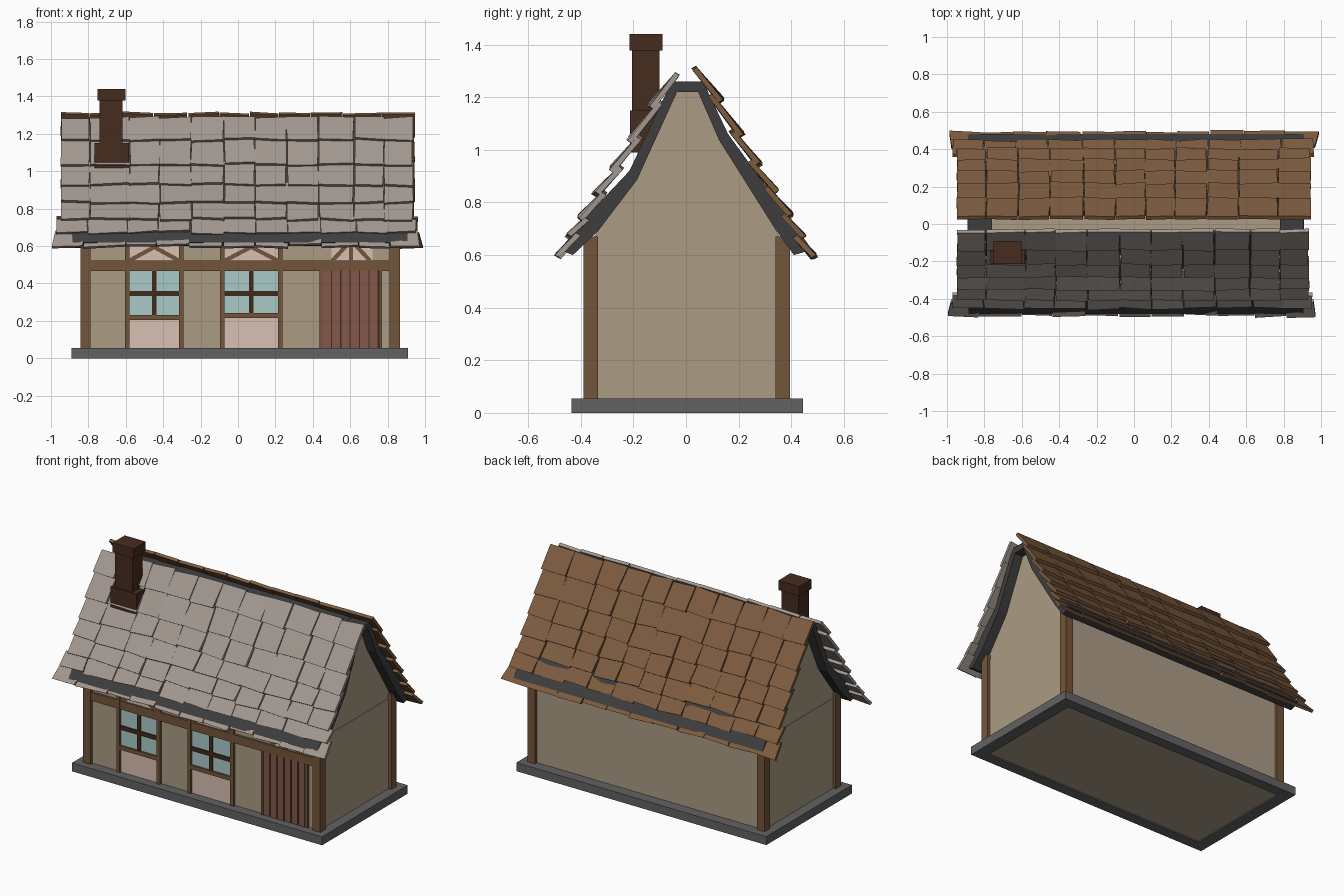
import bpy, bmesh, random
from mathutils import Vector

if "Cube" in bpy.data.objects:
    bpy.data.objects.remove(bpy.data.objects["Cube"])

random.seed(4)


def material(name, r, g, b):
    m = bpy.data.materials.new(name)
    m.diffuse_color = tuple((c / 255) ** 2.2 for c in (r, g, b)) + (1,)
    m.use_nodes = True
    m.node_tree.nodes["Principled BSDF"].inputs["Base Color"].default_value = m.diffuse_color
    return m


PLASTER = material("plaster", 170, 155, 132)
TIMBER = material("timber", 115, 86, 60)
DARK_WOOD = material("dark wood", 66, 46, 34)
PINK = material("pink plaster", 216, 190, 176)
GLASS = material("glass", 168, 200, 200)
DOOR = material("door", 130, 88, 76)
STONE = material("stone", 98, 98, 98)
UNDERLAY = material("roof underlay", 64, 64, 64)
GREY_TILE = material("grey shingle", 160, 150, 142)
BROWN_TILE = material("brown shingle", 124, 92, 65)
BRICK = material("chimney brick", 72, 48, 36)


def finish(name, bm, mat):
    bmesh.ops.recalc_face_normals(bm, faces=bm.faces[:])
    me = bpy.data.meshes.new(name)
    bm.to_mesh(me)
    bm.free()
    me.materials.append(mat)
    ob = bpy.data.objects.new(name, me)
    bpy.context.collection.objects.link(ob)
    return ob


def hexa(bm, pts):
    """Six-sided block from 4 lower and 4 upper corners."""
    v = [bm.verts.new(p) for p in pts]
    for f in ((0, 1, 2, 3), (4, 5, 6, 7), (0, 1, 5, 4), (1, 2, 6, 5), (2, 3, 7, 6), (3, 0, 4, 7)):
        bm.faces.new([v[i] for i in f])


def boxes(name, mat, *ranges):
    """One object of boxes, each given as x0, x1, y0, y1, z0, z1."""
    bm = bmesh.new()
    for x0, x1, y0, y1, z0, z1 in ranges:
        hexa(bm, [(x, y, z) for z in (z0, z1) for x, y in ((x0, y0), (x1, y0), (x1, y1), (x0, y1))])
    return finish(name, bm, mat)


def prism(name, mat, profile, x0, x1):
    """Extrude a y,z outline along x."""
    bm = bmesh.new()
    a = [bm.verts.new((x0, y, z)) for y, z in profile]
    b = [bm.verts.new((x1, y, z)) for y, z in profile]
    bm.faces.new(a)
    bm.faces.new(b)
    n = len(a)
    for i in range(n):
        bm.faces.new((a[i], a[(i + 1) % n], b[(i + 1) % n], b[i]))
    return finish(name, bm, mat)


def brace(name, x0, z0, x1, z1, w=0.022):
    """Slanted timber on the front wall."""
    d = Vector((x1 - x0, 0, z1 - z0)).normalized()
    s = Vector((-d.z, 0, d.x)) * w / 2
    a, b = Vector((x0, 0, z0)), Vector((x1, 0, z1))
    bm = bmesh.new()
    hexa(bm, [p + Vector((0, y, 0)) for y in (-0.382, -0.36) for p in (a - s, b - s, b + s, a + s)])
    return finish(name, bm, TIMBER)


# stone plinth ring
boxes("plinth", STONE, (-0.89, 0.91, -0.435, -0.365, 0, 0.055), (-0.89, 0.91, 0.375, 0.445, 0, 0.055),
      (-0.89, -0.81, -0.365, 0.375, 0, 0.055), (0.83, 0.91, -0.365, 0.375, 0, 0.055))

# walls and gable
boxes("walls", PLASTER, (-0.825, 0.845, -0.37, 0.375, 0.008, 0.64))
inner_front = [(-0.43, 0.60), (-0.335, 0.69), (-0.186, 0.886), (-0.034, 1.22)]
inner_back = [(0.41, 0.60), (0.338, 0.70), (0.125, 1.038), (0.046, 1.22)]
prism("gable", PLASTER, [(-0.37, 0.64)] + inner_front[1:] + inner_back[:0:-1] + [(0.375, 0.64)], -0.822, 0.842)

# corner posts
boxes("corner_posts", TIMBER, *[(x, x + 0.055, y, y + 0.055, 0.055, 0.67)
                                for x in (-0.843, 0.81) for y in (-0.39, 0.34)])

# front timber frame
boxes("front_studs", TIMBER, *[(x, x + 0.024, -0.386, -0.36, 0.055, 0.66)
                               for x in (-0.605, -0.315, -0.095, 0.213)])
boxes("front_rail", TIMBER, (-0.79, 0.81, -0.384, -0.36, 0.467, 0.522))
boxes("door_jambs", TIMBER, (0.437, 0.452, -0.386, -0.36, 0.055, 0.467), (0.753, 0.77, -0.386, -0.36, 0.055, 0.467))

# windows with sill, glazing bars and pink panels below and above
for i, (x0, x1, sill) in enumerate(((-0.581, -0.315, 0.205), (-0.071, 0.213, 0.215)), 1):
    xm = (x0 + x1) / 2
    boxes(f"window_glass_{i}", GLASS, (x0, x1, -0.374, -0.36, sill + 0.02, 0.467))
    boxes(f"window_bars_{i}", DARK_WOOD, (xm - 0.012, xm + 0.012, -0.382, -0.36, sill, 0.467),
          (x0, x1, -0.381, -0.36, 0.333, 0.36))
    boxes(f"window_sill_{i}", TIMBER, (x0, x1, -0.386, -0.36, sill, sill + 0.026))
    boxes(f"pink_panel_{i}", PINK, (x0, x1, -0.374, -0.36, 0.055, sill), (x0, x1, -0.374, -0.36, 0.522, 0.65))
    brace(f"window_brace_left_{i}", x0, 0.522, xm + 0.01, 0.60)
    brace(f"window_brace_right_{i}", x1, 0.522, xm - 0.01, 0.60)

# plank door with braced panel above
boxes("door_planks", DOOR, *[(0.452 + i * 0.0502, 0.496 + i * 0.0502, -0.383, -0.36, 0.055, 0.467) for i in range(6)])
boxes("door_backing", DARK_WOOD, (0.452, 0.753, -0.375, -0.36, 0.055, 0.467))
boxes("pink_panel_door", PINK, (0.50, 0.72, -0.374, -0.36, 0.522, 0.65))
for side, dx in (("left", -0.1), ("middle", 0.0), ("right", 0.1)):
    brace(f"door_brace_{side}", 0.605 + dx, 0.522, 0.605, 0.63)

# roof underlay slabs and end ridge caps
outer_front = [(-0.48, 0.62), (-0.385, 0.74), (-0.215, 0.92), (-0.055, 1.26)]
outer_back = [(0.48, 0.62), (0.385, 0.75), (0.16, 1.06), (0.065, 1.26)]
prism("roof_underlay_front", UNDERLAY, inner_front + outer_front[::-1], -0.885, 0.905)
prism("roof_underlay_back", UNDERLAY, inner_back + outer_back[::-1], -0.885, 0.905)
cap = [inner_front[-1], outer_front[-1], outer_back[-1], inner_back[-1]]
prism("ridge_cap_left", UNDERLAY, cap, -0.885, -0.76)
prism("ridge_cap_right", UNDERLAY, cap, 0.78, 0.905)


def shingles(name, mat, path, edges, rows=7):
    """Ragged overlapping tiles along a y,z path from eave to ridge."""
    def at(t):
        s = min(max(t, 0), 1) * (len(path) - 1)
        i = min(int(s), len(path) - 2)
        return Vector((0, *path[i])).lerp(Vector((0, *path[i + 1])), s - i)

    def j(a):
        return random.uniform(-a, a)

    bm = bmesh.new()
    for r in range(rows):
        flare = (1.045, 1.02)[r] if r < 2 else 1.0
        for c in range(len(edges) - 1):
            low, high = at(r / rows), at((r + 1.2) / rows)
            up = (high - low).normalized()
            out = Vector((0, -up.z, up.y)) if path[0][0] < 0 else Vector((0, up.z, -up.y))
            x0, x1 = edges[c] * flare + 0.002, edges[c + 1] * flare - 0.002
            top_flare = 1.0 if r else 0.985
            drop = j(0.005)
            outer = [Vector((x0 + j(0.006), 0, 0)) + low + up * (drop + j(0.007)) + out * (0.012 + j(0.006)),
                     Vector((x1 + j(0.006), 0, 0)) + low + up * (drop + j(0.007)) + out * (0.012 + j(0.006)),
                     Vector((x1 * top_flare + j(0.004), 0, 0)) + high + up * j(0.008) - out * 0.012,
                     Vector((x0 * top_flare + j(0.004), 0, 0)) + high + up * j(0.008) - out * 0.012]
            hexa(bm, [p - out * 0.02 for p in outer] + outer)
    return finish(name, bm, mat)


# shingle roofs
shingles("front_shingles", GREY_TILE,
         [(-0.483, 0.597), (-0.385, 0.765), (-0.235, 0.99), (-0.055, 1.295)],
         [-0.95, -0.79, -0.58, -0.42, -0.25, -0.075, 0.09, 0.26, 0.43, 0.62, 0.78, 0.935])
shingles("back_shingles", BROWN_TILE,
         [(0.485, 0.592), (0.38, 0.775), (0.235, 1.01), (0.052, 1.32)],
         [-0.95, -0.79, -0.62, -0.45, -0.27, -0.10, 0.06, 0.22, 0.39, 0.56, 0.77, 0.945])

# chimney
boxes("chimney_base", BRICK, (-0.767, -0.582, -0.213, -0.09, 0.99, 1.15))
boxes("chimney_shaft", BRICK, (-0.74, -0.617, -0.205, -0.10, 1.1, 1.39))
boxes("chimney_cap", BRICK, (-0.752, -0.602, -0.215, -0.09, 1.378, 1.44))
